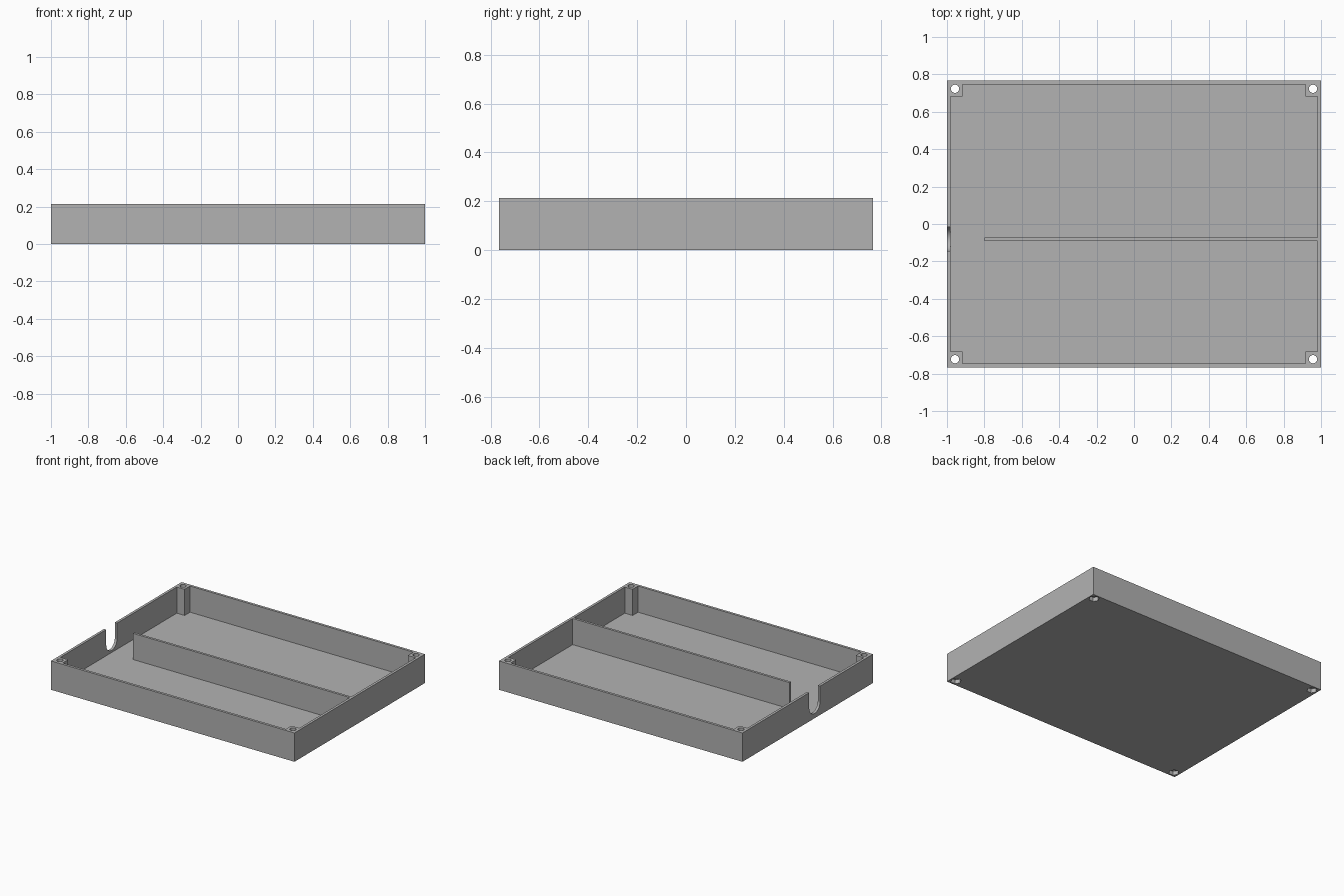
import bpy
import bmesh
import math
from mathutils import Matrix, Vector

if "Cube" in bpy.data.objects:
    bpy.data.objects.remove(bpy.data.objects["Cube"], do_unlink=True)

# Main dimensions
HX, HY, HEIGHT = 1.0, 0.766, 0.214
WALL, FLOOR, POST = 0.019, 0.02, 0.083
INX, INY = HX - WALL, HY - WALL
PX, PY = HX - POST, HY - POST

grey = bpy.data.materials.new("plain grey")
grey.use_nodes = True
grey.diffuse_color = (0.448, 0.448, 0.448, 1)
grey.node_tree.nodes["Principled BSDF"].inputs["Base Color"].default_value = grey.diffuse_color


def prism(name, outline, direction):
    """Extrude a closed 3D outline along a direction."""
    bm = bmesh.new()
    face = bm.faces.new([bm.verts.new(p) for p in outline])
    extruded = bmesh.ops.extrude_face_region(bm, geom=[face])["geom"]
    moved = [v for v in extruded if isinstance(v, bmesh.types.BMVert)]
    bmesh.ops.translate(bm, verts=moved, vec=Vector(direction))
    if face.is_valid and len(bm.faces) < len(outline) + 2:
        bm.faces.new([v for v in face.verts])
    bmesh.ops.recalc_face_normals(bm, faces=bm.faces)
    mesh = bpy.data.meshes.new(name)
    bm.to_mesh(mesh)
    bm.free()
    mesh.materials.append(grey)
    obj = bpy.data.objects.new(name, mesh)
    bpy.context.collection.objects.link(obj)
    return obj


def box(name, low, high):
    (x0, y0, z0), (x1, y1, z1) = low, high
    return prism(name, [(x0, y0, z0), (x1, y0, z0), (x1, y1, z0), (x0, y1, z0)],
                 (0, 0, z1 - z0))


def disc(x, y, z, radius, sides):
    return [(x + radius * math.cos(math.tau * i / sides),
             y + radius * math.sin(math.tau * i / sides), z) for i in range(sides)]


def carve(body, cutter):
    mod = body.modifiers.new("cut", "BOOLEAN")
    mod.operation, mod.solver, mod.object = "DIFFERENCE", "EXACT", cutter
    bpy.context.view_layer.objects.active = body
    bpy.ops.object.modifier_apply(modifier=mod.name)
    bpy.data.objects.remove(cutter, do_unlink=True)


# Outer block
tray = box("tray", (-HX, -HY, 0), (HX, HY, HEIGHT))

# Pocket that leaves the floor, the walls and four square corner posts
pocket = []
for sx, sy in ((1, 1), (-1, 1), (-1, -1), (1, -1)):
    corner = [(sx * INX, sy * PY, FLOOR), (sx * PX, sy * PY, FLOOR), (sx * PX, sy * INY, FLOOR)]
    pocket += corner if sx * sy > 0 else corner[::-1]
carve(tray, prism("pocket_cutter", pocket, (0, 0, HEIGHT)))

# Screw holes through the posts, with nut recesses underneath
for sx in (-1, 1):
    for sy in (-1, 1):
        x, y = sx * 0.957, sy * 0.723
        carve(tray, prism("hole_cutter", disc(x, y, -0.1, 0.022, 24), (0, 0, 0.5)))
        carve(tray, prism("recess_cutter", disc(x, y, -0.1, 0.036, 6), (0, 0, 0.13)))

# Round-bottomed cable slot in the right wall
SLOT_Y, SLOT_Z, SLOT_R = -0.081, 0.1, 0.064
slot = [(-1.1, SLOT_Y - SLOT_R, 0.4)]
slot += [(-1.1, SLOT_Y - SLOT_R * math.cos(math.pi * i / 20),
          SLOT_Z - SLOT_R * math.sin(math.pi * i / 20)) for i in range(21)]
slot.append((-1.1, SLOT_Y + SLOT_R, 0.4))
carve(tray, prism("slot_cutter", slot, (0.15, 0, 0)))

# Divider standing on the floor and meeting the left wall
divider = box("divider", (-0.8, -0.09, FLOOR), (INX, -0.072, HEIGHT))

# Smooth only the round holes and slot
bpy.ops.object.select_all(action="DESELECT")
tray.select_set(True)
bpy.context.view_layer.objects.active = tray
bpy.ops.object.shade_smooth_by_angle(angle=math.radians(30))
